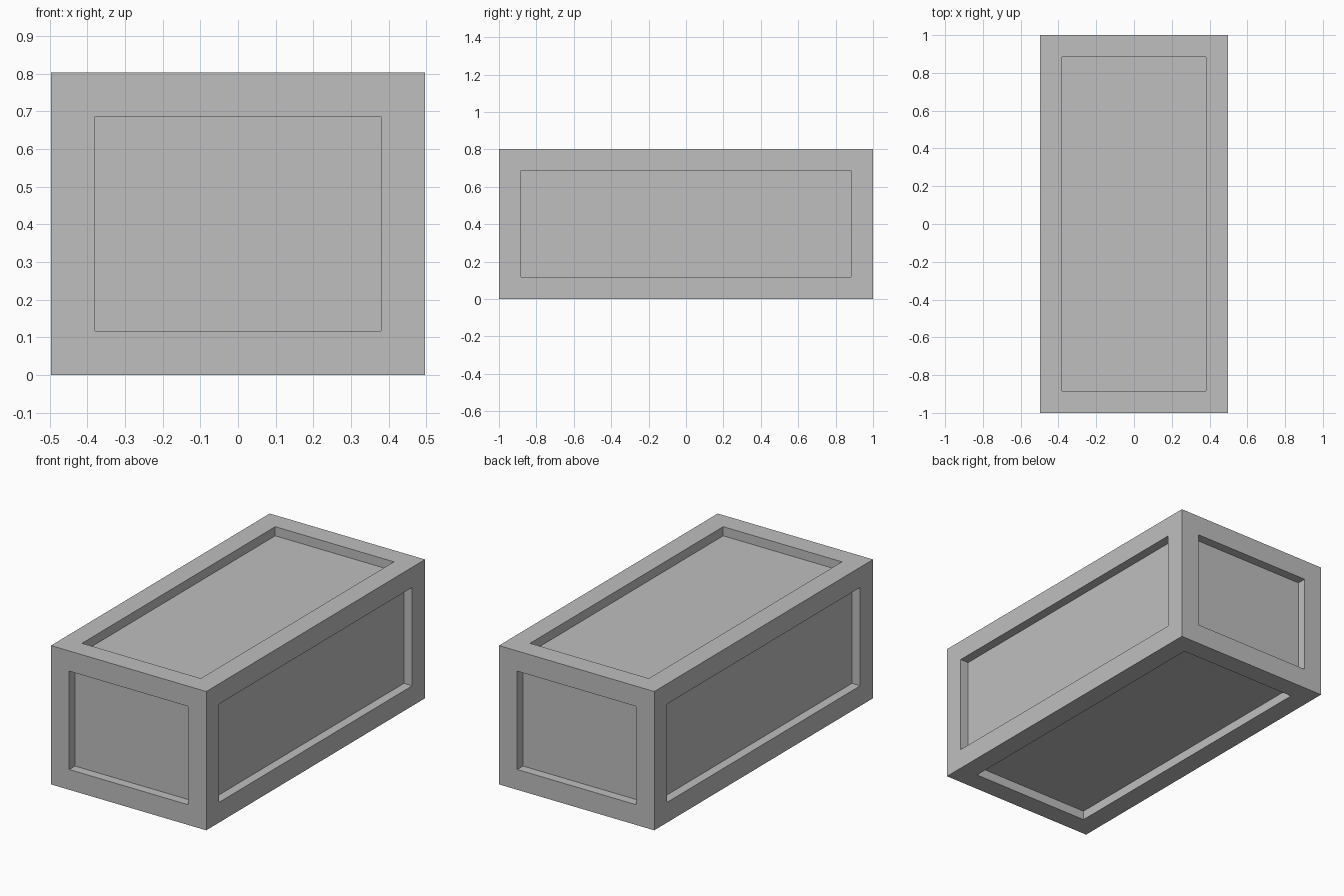
import bpy
import bmesh

cube = bpy.data.objects.get("Cube")
if cube:
    bpy.data.objects.remove(cube, do_unlink=True)

WIDTH, LENGTH, HEIGHT = 0.994, 2.0, 0.803
BORDER, RECESS = 0.117, 0.053

# Plain grey material
grey = bpy.data.materials.new("plain_grey")
grey.use_nodes = True
colour = (0.52, 0.52, 0.52, 1)
grey.diffuse_color = colour
grey.node_tree.nodes["Principled BSDF"].inputs["Base Color"].default_value = colour

# Crate body
bm = bmesh.new()
bmesh.ops.create_cube(bm, size=1)
for v in bm.verts:
    v.co.x *= WIDTH
    v.co.y *= LENGTH
    v.co.z = (v.co.z + 0.5) * HEIGHT

# Recessed panel on every side, leaving a raised frame
panels = list(bm.faces)
bmesh.ops.inset_individual(bm, faces=panels, thickness=BORDER, use_even_offset=True)
for panel in panels:
    ring = bmesh.ops.extrude_discrete_faces(bm, faces=[panel])["faces"][0]
    ring.normal_update()
    bmesh.ops.translate(bm, verts=ring.verts, vec=-ring.normal * RECESS)
bmesh.ops.recalc_face_normals(bm, faces=bm.faces)

mesh = bpy.data.meshes.new("panelled_crate")
bm.to_mesh(mesh)
bm.free()
mesh.materials.append(grey)
crate = bpy.data.objects.new("panelled_crate", mesh)
bpy.context.collection.objects.link(crate)
